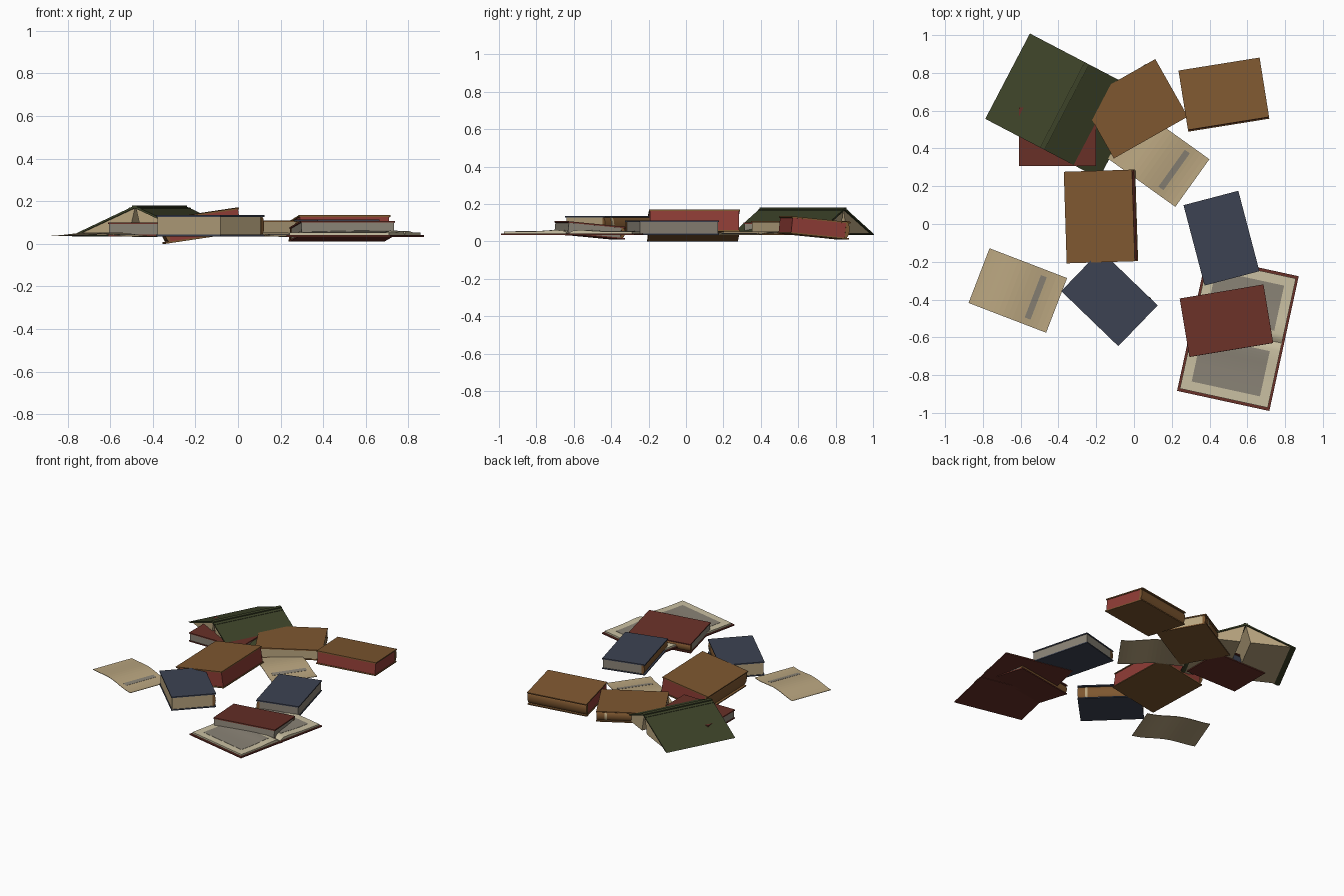
import bpy, bmesh, math
from mathutils import Matrix

if "Cube" in bpy.data.objects:
    bpy.data.objects.remove(bpy.data.objects["Cube"])


def material(name, r, g, b):
    m = bpy.data.materials.new(name)
    lin = [(c / 255 / 12.92 if c < 11 else ((c / 255 + 0.055) / 1.055) ** 2.4) for c in (r, g, b)]
    m.diffuse_color = (*lin, 1)
    m.use_nodes = True
    m.node_tree.nodes["Principled BSDF"].inputs["Base Color"].default_value = m.diffuse_color
    return m


GREEN = material("green cloth", 60, 66, 40)
BROWN = material("brown leather", 126, 87, 48)
NAVY = material("navy cloth", 60, 66, 82)
RED = material("dark red cloth", 104, 48, 39)
STAIN = material("red page edge", 142, 60, 53)
TAN = material("tan paper", 186, 166, 128)
CREAM = material("cream page", 202, 192, 162)
GREY = material("grey paper", 138, 131, 118)

smooth = []


def frame(x, y, z=0, angle=0, tilt=0):
    return (Matrix.Translation((x, y, z)) @ Matrix.Rotation(math.radians(angle), 4, 'Z')
            @ Matrix.Rotation(math.radians(tilt), 4, 'X'))


def prism(name, profile, x0, x1, mat, M, curved=False):
    """Extrude a closed (y, z) profile along local x."""
    bm = bmesh.new()
    a = [bm.verts.new((x0, y, z)) for y, z in profile]
    b = [bm.verts.new((x1, y, z)) for y, z in profile]
    n = len(profile)
    for i in range(n):
        j = (i + 1) % n
        bm.faces.new((a[i], a[j], b[j], b[i]))
    caps = [bm.faces.new(a), bm.faces.new(b)]
    bmesh.ops.triangulate(bm, faces=caps)
    bmesh.ops.recalc_face_normals(bm, faces=bm.faces)
    me = bpy.data.meshes.new(name)
    bm.to_mesh(me)
    bm.free()
    me.materials.append(mat)
    ob = bpy.data.objects.new(name, me)
    bpy.context.collection.objects.link(ob)
    ob.matrix_world = M
    if curved:
        smooth.append(ob)
    return ob


def rect(y0, y1, z0, z1):
    return [(y0, z0), (y1, z0), (y1, z1), (y0, z1)]


def ribbon(f, y0, y1, thick, lift=0, n=16):
    """Closed profile of a thin sheet following height f(y)."""
    ys = [y0 + (y1 - y0) * i / n for i in range(n + 1)]
    return [(y, f(y) + lift) for y in ys] + [(y, f(y) + lift - thick) for y in reversed(ys)]


def book(name, L, W, T, cover, pages, spine, M, bands=False):
    """Closed book: local x along the spine, spine on the +y side."""
    l, w, t, c = L / 2, W / 2, T / 2, 0.008
    prism(name + "_top_cover", rect(-w, w, t - c, t), -l, l, cover, M)
    prism(name + "_bottom_cover", rect(-w, w, -t, c - t), -l, l, cover, M)
    prism(name + "_pages", rect(-w + 0.005, w - 0.022, c - t, t - c), -l + 0.005, l - 0.005, pages, M)

    def arc(bulge, h):
        return [(w - 0.024 + bulge * math.sin(k * math.pi / 10),
                 -h * math.cos(k * math.pi / 10)) for k in range(11)]
    prism(name + "_spine", arc(0.022, t - 0.003), -l + 0.001, l - 0.001, spine, M, True)
    if bands:
        for i, x in enumerate((-0.36 * L, 0.36 * L)):
            prism(f"{name}_spine_band_{i}", arc(0.026, t - 0.002), x - 0.008, x + 0.008, TAN, M, True)


# Closed books
book("brown_tan_book", 0.45, 0.35, 0.075, BROWN, TAN, BROWN, frame(0.003, 0.61, 0.0725, 29.5), True)
book("brown_back_book", 0.435, 0.32, 0.093, BROWN, STAIN, BROWN, frame(0.476, 0.685, 0.0725, 9.1, -5.7))
book("brown_middle_book", 0.485, 0.365, 0.117, BROWN, STAIN, BROWN, frame(-0.175, 0.04, 0.085, 91.8, -8.5))
book("red_front_book", 0.45, 0.315, 0.068, RED, GREY, BROWN, frame(0.49, -0.515, 0.059, 9.5, -5.5))
book("red_hidden_book", 0.41, 0.31, 0.065, RED, GREY, NAVY, frame(-0.405, 0.462, 0.0675))
book("navy_right_book", 0.44, 0.30, 0.078, NAVY, GREY, BROWN, frame(0.463, -0.075, 0.074, 104.7))
book("navy_left_book", 0.42, 0.30, 0.1, NAVY, TAN, BROWN, frame(-0.13, -0.393, 0.085, -44), True)

# Green book standing open like a tent, pages as two wedges with a slit between
M = frame(-0.368, 0.625, 0, 62.4)
prism("tent_spine", rect(-0.013, 0.013, 0.165, 0.181), -0.255, 0.255, GREEN, M)
for side, s in (("left", 1), ("right", -1)):
    prism(f"tent_{side}_cover", [(0, 0.179), (s * 0.34, 0.036), (s * 0.322, 0.035), (0, 0.168)],
          -0.255, 0.255, GREEN, M)
    prism(f"tent_{side}_hinge", [(s * 0.024, 0.165), (s * 0.024, 0.1715), (s * 0.032, 0.168), (s * 0.032, 0.162)],
          -0.255, 0.255, GREEN, M)
    prism(f"tent_{side}_pages", [(s * 0.003, 0.167), (s * 0.305, 0.0425), (s * 0.035, 0.0425)],
          -0.245, 0.245, TAN, M)

# Open book lying flat, printed panel on each page
M = frame(0.55, -0.58, 0, -12.3)


def page_height(y):
    d = abs(y)
    return 0.053 + 0.007 * math.exp(-(d - 0.07) ** 2 / 0.006) - 0.014 * max(0, 1 - d / 0.025)


for side, s in (("upper", 1), ("lower", -1)):
    prism(f"open_book_{side}_cover", rect(min(s * 0.012, s * 0.365), max(s * 0.012, s * 0.365), 0.033, 0.041),
          -0.25, 0.25, RED, M)
    top = [(s * 0.35 * i / 24, page_height(0.35 * i / 24)) for i in range(25)]
    prism(f"open_book_{side}_pages", top + [(s * 0.35, 0.041), (0, 0.041)], -0.238, 0.238, CREAM, M, True)
    prism(f"open_book_{side}_print", ribbon(page_height, s * 0.055, s * 0.3, 0.003, 0.0015),
          -0.185, 0.185, GREY, M)
prism("open_book_spine", rect(-0.014, 0.014, 0.031, 0.039), -0.25, 0.25, RED, M)


# Loose wavy sheets with a dark stripe
def wave(y):
    return 0.045 + 0.009 * math.sin(y * 15 + 1.2) + 0.02 * max(0, y - 0.1)


for i, (x, y, ang) in enumerate(((-0.615, -0.352, -21), (0.13, 0.345, -35.6))):
    M = frame(x, y, 0, ang + 90)     # local -y runs toward the striped end
    prism(f"loose_sheet_{i}", ribbon(wave, -0.22, 0.22, 0.003), -0.155, 0.155, TAN, M)
    prism(f"loose_sheet_stripe_{i}", ribbon(wave, -0.118, -0.085, 0.004, 0.0012, 4),
          -0.12, 0.12, GREY, M)

# Smooth the rounded parts
bpy.ops.object.select_all(action='DESELECT')
for ob in smooth:
    ob.select_set(True)
bpy.context.view_layer.objects.active = smooth[0]
bpy.ops.object.shade_smooth_by_angle(angle=math.radians(35))
